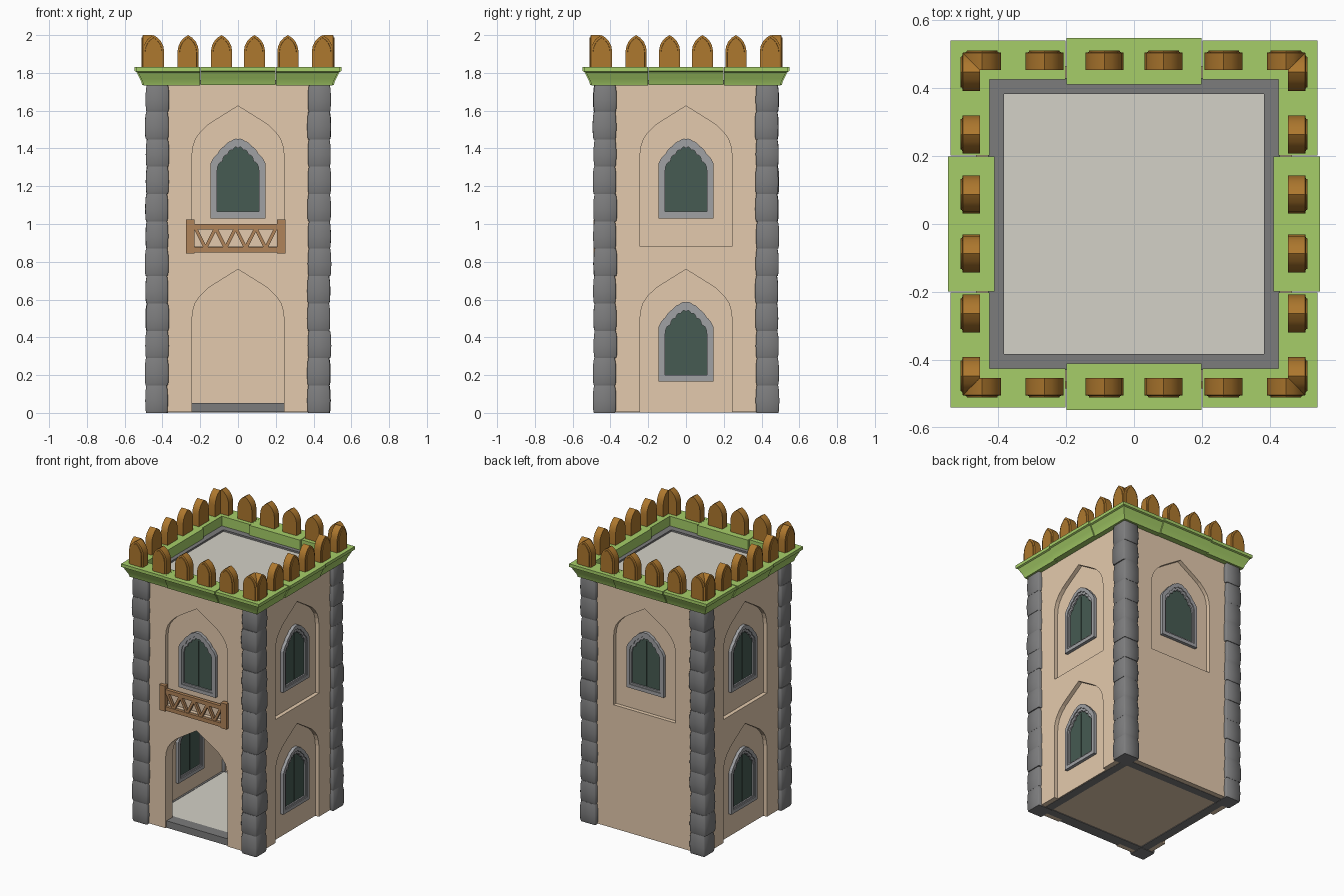
import bpy, bmesh, math, random
from mathutils import Matrix, Vector

if "Cube" in bpy.data.objects:
    bpy.data.objects.remove(bpy.data.objects["Cube"])

random.seed(4)

def mat(name, r, g, b):
    m = bpy.data.materials.new(name)
    lin = lambda c: (c / 255 / 12.92) if c < 11 else ((c / 255 + 0.055) / 1.055) ** 2.4
    m.diffuse_color = (lin(r), lin(g), lin(b), 1)
    m.use_nodes = True
    m.node_tree.nodes["Principled BSDF"].inputs["Base Color"].default_value = m.diffuse_color
    return m

PLASTER = mat("beige plaster", 228, 202, 173)
STONE = mat("grey stone", 126, 126, 127)
FRAME = mat("light grey frame", 160, 161, 164)
DARK = mat("dark grey trim", 124, 124, 124)
GLASS = mat("dark green glass", 70, 91, 82)
LIME = mat("lime green", 166, 206, 104)
AMBER = mat("amber wood", 174, 120, 46)
BROWN = mat("brown wood", 176, 132, 90)
FLOOR = mat("pale floor", 212, 209, 199)

def finish(name, bm, material, turn=0):
    """Turn by quarter steps about z and make an object."""
    bmesh.ops.transform(bm, matrix=Matrix.Rotation(turn * math.pi / 2, 4, 'Z'), verts=bm.verts)
    bmesh.ops.recalc_face_normals(bm, faces=bm.faces)
    me = bpy.data.meshes.new(name)
    bm.to_mesh(me)
    bm.free()
    me.materials.append(material)
    ob = bpy.data.objects.new(name, me)
    bpy.context.collection.objects.link(ob)
    return ob

def loft(bm, rings, closed=False):
    """Skin between matching rings; cap the ends unless closed in a loop."""
    vs = [[bm.verts.new(p) for p in r] for r in rings]
    n = len(vs[0])
    pairs = list(zip(vs, vs[1:])) + ([(vs[-1], vs[0])] if closed else [])
    for a, b in pairs:
        for i in range(n):
            bm.faces.new((a[i], a[(i + 1) % n], b[(i + 1) % n], b[i]))
    if not closed:
        bm.faces.new(vs[0])
        bm.faces.new(vs[-1])

def prism(name, pts, y0, y1, material, turn=0):
    bm = bmesh.new()
    loft(bm, [[(x, y, z) for x, z in pts] for y in (y0, y1)])
    return finish(name, bm, material, turn)

def ring(name, outer, inner, y0, y1, material, turn=0):
    bm = bmesh.new()
    loft(bm, [[(x, y, z) for x, z in p]
              for p, y in ((outer, y0), (outer, y1), (inner, y1), (inner, y0))], True)
    return finish(name, bm, material, turn)

def box(name, x0, x1, y0, y1, z0, z1, material, turn=0):
    return prism(name, [(x0, z0), (x1, z0), (x1, z1), (x0, z1)], y0, y1, material, turn)

# ---- outlines ----
HALF_ARCH = [(.243, .505), (.238, .545), (.225, .585), (.20, .62), (.165, .655), (.12, .685)]

def niche_arch(z):
    """Pointed arch from left spring to right spring."""
    return ([(-x, h + z) for x, h in HALF_ARCH] + [(0, .76 + z)]
            + [(x, h + z) for x, h in reversed(HALF_ARCH)])

def notched(z0, z1, shift):
    """Wall panel with an arch opening cut up from its foot."""
    return ([(-.43, z0), (-.243, z0)] + niche_arch(shift)
            + [(.243, z0), (.43, z0), (.43, z1), (-.43, z1)])

def window_outline(w, z0, zs, zt, scallop):
    half = []
    n = 16
    for i in range(n + 1):
        t = i / n
        s = scallop * abs(math.sin(4 * math.pi * t))
        half.append((w * (1 - t) + s * .6 * (1 - t), zs + (zt - zs) * (1 - (1 - t) ** 1.75) + s))
    return [(-w, z0), (w, z0)] + half + [(-x, z) for x, z in reversed(half[:-1])]

# ---- walls, niches and windows ----
OUT, NICHE, IN = -.465, -.437, -.385

def window(turn, dz):
    o = window_outline(.145, 1.03 + dz, 1.32 + dz, 1.45 + dz, .004)
    m = window_outline(.122, 1.055 + dz, 1.30 + dz, 1.42 + dz, .008)
    g = window_outline(.110, 1.066 + dz, 1.285 + dz, 1.40 + dz, .010)
    ring("window_frame", o, m, -.459, -.365, FRAME, turn)
    ring("window_inner_frame", m, g, -.452, -.373, FRAME, turn)
    prism("window_glass", g, -.442, -.38, GLASS, turn)
    box("window_mullion", -.002, .002, -.445, -.377, 1.07 + dz, 1.39 + dz, GLASS, turn)

UP = .865
for k, side in enumerate(("front", "right", "back", "left")):
    # upper storey
    prism(side + "_upper_wall", notched(.88, 1.745, UP), OUT, NICHE, PLASTER, k)
    box(side + "_upper_niche", -.43, .43, NICHE - .0001, IN, .88, 1.745, PLASTER, k)
    window(k, 0)
    # lower storey: door in front, plain at the back, windows at the sides
    if side == "front":
        prism("door_wall", notched(.004, .88, 0), OUT, IN, PLASTER, k)
    elif side == "back":
        box("back_lower_wall", -.43, .43, OUT, IN, .004, .88, PLASTER, k)
    else:
        prism(side + "_lower_wall", notched(.004, .88, 0), OUT, NICHE, PLASTER, k)
        box(side + "_lower_niche", -.43, .43, NICHE - .0001, IN, .004, .88, PLASTER, k)
        window(k, -UP)
    # dark trim along the floor and roof edges
    box("base_trim", -.43, .43, -.43, -.372, .002, .052, DARK, k)
    box("roof_trim", -.43, .43, -.43, -.382, 1.735, 1.762, DARK, k)

box("door_threshold", -.243, .243, -.455, -.42, .004, .053, DARK)

# ---- floors ----
box("ground_floor", -.374, .374, -.374, .374, .03, .05, FLOOR)
box("ground_floor_underside", -.374, .374, -.374, .374, .006, .03, PLASTER)
box("upper_floor", -.386, .386, -.386, .386, .87, .90, FLOOR)
box("roof_floor", -.384, .384, -.384, .384, 1.72, 1.75, FLOOR)

# ---- corner columns of stacked, softly bulging blocks ----
def block_ring(cx, cy, h, z):
    c = .006
    pts = [(h, -h + c), (h, h - c), (h - c, h), (-h + c, h),
           (-h, h - c), (-h, -h + c), (-h + c, -h), (h - c, -h)]
    return [(cx + x, cy + y, z) for x, y in pts]

for k in range(4):
    bm = bmesh.new()
    step = 1.738 / 12
    for i in range(12):
        cx = .429 + random.uniform(-.003, .003)
        cy = -.429 + random.uniform(-.003, .003)
        z, h = i * step, .059 + random.uniform(-.001, .002)
        loft(bm, [block_ring(cx, cy, h + d, z + f * step) for d, f in
                  ((-.003, 0), (.0005, .1), (.002, .45), (.0005, .8), (-.004, 1))])
    finish("corner_column", bm, STONE, k)

# ---- green cornice: four corner pieces and four middle pieces ----
def cornice_profile(inner, grow):
    outer = [(.50, 1.733), (.505, 1.752), (.515, 1.772), (.53, 1.803), (.54, 1.808), (.54, 1.83)]
    return [(inner, 1.733)] + [(r + grow, z) for r, z in outer] + [(inner, 1.83)]

for k in range(4):
    bm = bmesh.new()
    p = cornice_profile(.425, 0)
    loft(bm, [[(.202, -r, z) for r, z in p], [(r, -r, z) for r, z in p], [(r, -.202, z) for r, z in p]])
    finish("cornice_corner", bm, LIME, k)
    bm = bmesh.new()
    p = cornice_profile(.41, .007)
    loft(bm, [[(x, -r, z + .002) for r, z in p] for x in (-.199, .199)])
    finish("cornice_middle", bm, LIME, k)

# ---- pointed battlements with a raised outer face ----
MERLON = [(.056, 0), (.056, .088), (.051, .116), (.040, .139), (.022, .159)]
OUTLINE = MERLON + [(0, .173)] + [(-x, z) for x, z in reversed(MERLON)]
for k in range(4):
    bm = bmesh.new()
    for cx in (-.447, -.264, -.087, .087, .264, .447):
        loft(bm, [[(cx + x * s, y, 1.827 + z * (1 - (1 - s) * .4)) for x, z in OUTLINE]
                  for s, y in ((.8, -.511), (.82, -.506), (1, -.504), (1, -.453))])
    finish("battlements", bm, AMBER, k)

# ---- wooden railing under the front window ----
for x in (-.253, .229):
    box("railing_post", x - .022, x + .022, -.49, -.455, .845, 1.025, BROWN)
for z in (.863, .985):
    box("railing_bar", -.25, .225, -.484, -.46, z - .014, z + .014, BROWN)
xs = [-.225 + i * .425 / 8 for i in range(9)]
for i in range(8):
    za, zb = (.872, .978) if i % 2 else (.978, .872)
    d = Vector((xs[i + 1] - xs[i], zb - za)).normalized() * .009
    n = (-d.y, d.x)
    prism("railing_brace", [(xs[i] - n[0], za - n[1]), (xs[i + 1] - n[0], zb - n[1]),
                            (xs[i + 1] + n[0], zb + n[1]), (xs[i] + n[0], za + n[1])],
          -.481, -.463, BROWN)

# ---- smooth the curved parts ----
for prefix, deg in (("corner_column", 50), ("battlements", 40), ("cornice", 30)):
    for ob in bpy.data.objects:
        ob.select_set(ob.name.startswith(prefix))
        if ob.select_get():
            bpy.context.view_layer.objects.active = ob
    bpy.ops.object.shade_smooth_by_angle(angle=math.radians(deg))
